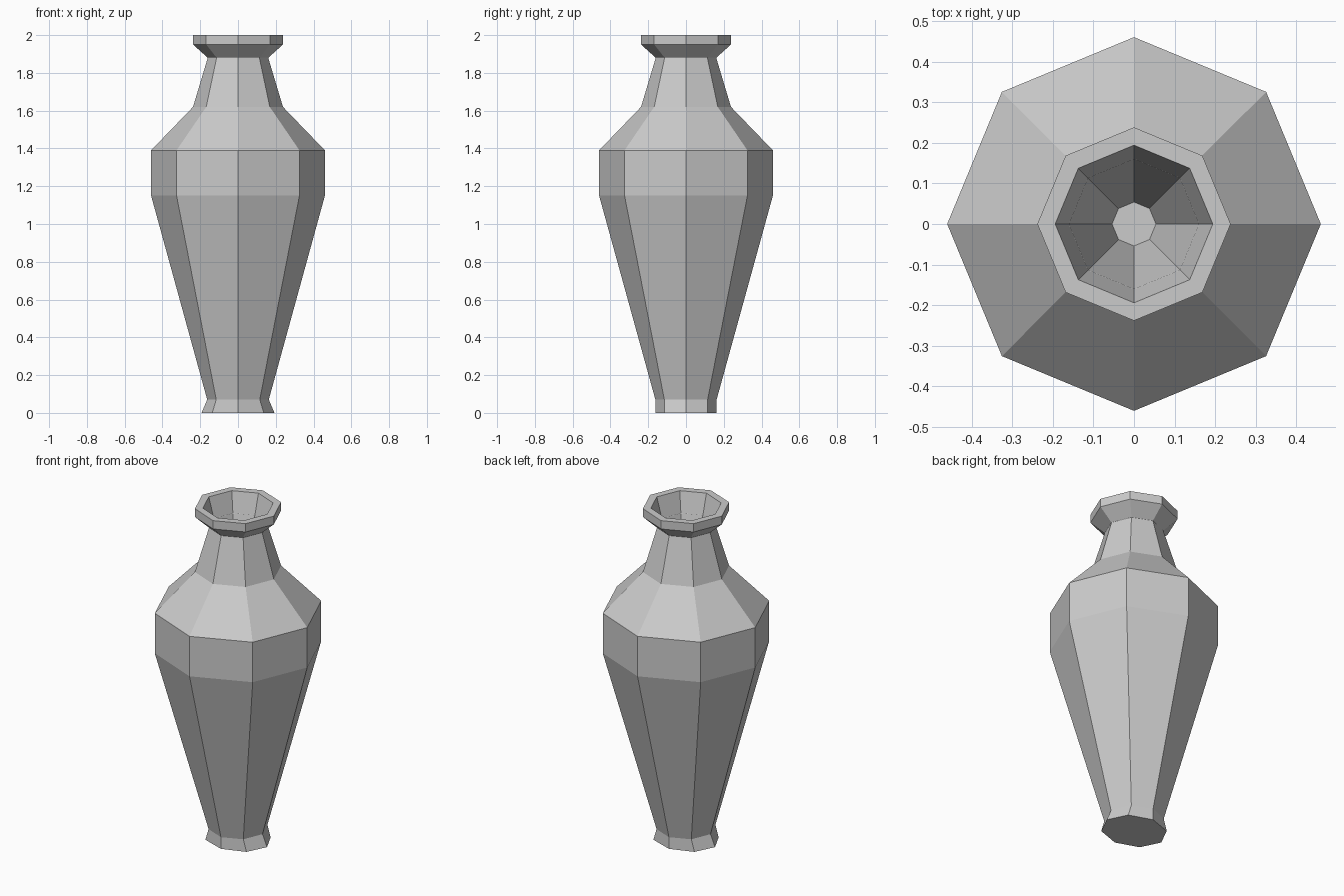
import bpy, bmesh
from math import cos, sin, tau

if "Cube" in bpy.data.objects:
    bpy.data.objects.remove(bpy.data.objects["Cube"])

SIDES = 8
# Profile from foot to lip and down the inside: (x radius, y radius, z)
PROFILE = [
    (0.193, 0.162, 0.0),    # foot, flared sideways
    (0.163, 0.162, 0.07),
    (0.46, 0.46, 1.15),     # body
    (0.46, 0.46, 1.39),
    (0.238, 0.238, 1.62),   # shoulder
    (0.16, 0.16, 1.88),     # neck
    (0.238, 0.238, 1.95),   # lip
    (0.238, 0.238, 2.0),
    (0.194, 0.194, 2.0),
    (0.054, 0.054, 1.5),    # tapered hollow
]


def ring(bm, rx, ry, z):
    return [bm.verts.new((rx * cos(tau * i / SIDES), ry * sin(tau * i / SIDES), z))
            for i in range(SIDES)]


bm = bmesh.new()
rings = [ring(bm, *p) for p in PROFILE]

# Walls between neighbouring rings
for low, high in zip(rings, rings[1:]):
    for i in range(SIDES):
        j = (i + 1) % SIDES
        bm.faces.new((low[i], low[j], high[j], high[i]))

# Underside and the floor of the hollow
bm.faces.new(rings[0][::-1])
bm.faces.new(rings[-1])
bmesh.ops.recalc_face_normals(bm, faces=bm.faces)

mesh = bpy.data.meshes.new("vase")
bm.to_mesh(mesh)
bm.free()
vase = bpy.data.objects.new("vase", mesh)
bpy.context.collection.objects.link(vase)
